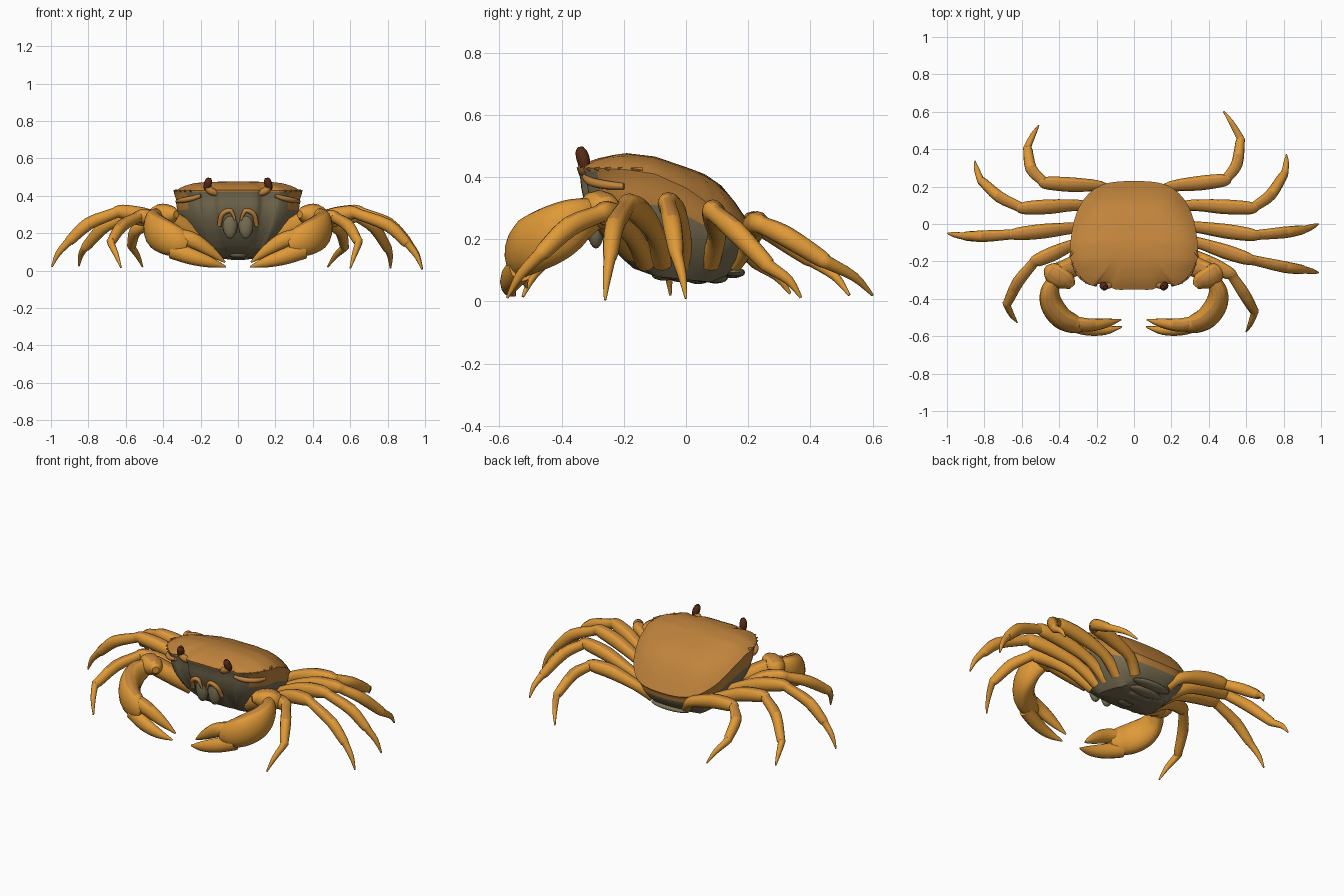
import bpy, bmesh, math
from mathutils import Vector

if "Cube" in bpy.data.objects:
    bpy.data.objects.remove(bpy.data.objects["Cube"])


def material(name, rgb):
    m = bpy.data.materials.new(name)
    m.diffuse_color = (*rgb, 1)
    m.use_nodes = True
    m.node_tree.nodes["Principled BSDF"].inputs["Base Color"].default_value = m.diffuse_color
    return m


SHELL = material("shell brown orange", (0.53, 0.23, 0.045))
LIMB = material("limb orange", (0.74, 0.32, 0.038))
BELLY = material("belly grey olive", (0.2, 0.165, 0.09))
EYE = material("eye dark brown", (0.095, 0.023, 0.008))


def catmull(pts, n, closed=False):
    """Smooth a list of points of any dimension."""
    out, k = [], len(pts)
    get = (lambda i: pts[i % k]) if closed else (lambda i: pts[min(max(i, 0), k - 1)])
    for i in range(k if closed else k - 1):
        a, b, c, d = get(i - 1), get(i), get(i + 1), get(i + 2)
        for j in range(n):
            t = j / n
            out.append(tuple(0.5 * (2 * q + (r - p) * t + (2 * p - 5 * q + 4 * r - s) * t * t
                                    + (3 * q - p - 3 * r + s) * t ** 3)
                             for p, q, r, s in zip(a, b, c, d)))
    if not closed:
        out.append(tuple(pts[-1]))
    return out


def mix(a, b, t):
    return tuple(p + (q - p) * t for p, q in zip(a, b))


def table(v, pts):
    """Piecewise linear lookup."""
    if v <= pts[0][0]:
        return pts[0][1]
    for (a, p), (b, q) in zip(pts, pts[1:]):
        if v <= b:
            return p + (q - p) * (v - a) / (b - a)
    return pts[-1][1]


def finish(name, bm, mats, rule=None, angle=50):
    bmesh.ops.recalc_face_normals(bm, faces=bm.faces)
    bm.normal_update()
    for f in bm.faces:
        if rule:
            f.material_index = rule(f)
    me = bpy.data.meshes.new(name)
    bm.to_mesh(me)
    bm.free()
    for m in mats:
        me.materials.append(m)
    ob = bpy.data.objects.new(name, me)
    bpy.context.collection.objects.link(ob)
    bpy.ops.object.select_all(action='DESELECT')
    bpy.context.view_layer.objects.active = ob
    ob.select_set(True)
    bpy.ops.object.shade_smooth_by_angle(angle=math.radians(angle))
    return ob


def bridge(bm, a, b):
    n = len(a)
    for i in range(n):
        bm.faces.new((a[i], a[(i + 1) % n], b[(i + 1) % n], b[i]))


def top_rule(f):
    return int(f.normal.z > 0.8)


def tube(name, pts, mats, tall=1.0, steps=4, sides=12):
    """Tapered tube through (x, y, z, radius) points; top faces use the second material."""
    path = catmull(pts, steps)
    bm, prev = bmesh.new(), None
    for i, p in enumerate(path):
        t = (Vector(path[min(i + 1, len(path) - 1)][:3]) - Vector(path[max(i - 1, 0)][:3])).normalized()
        u = t.cross(Vector((0, 0, 1)))
        u = u.normalized() if u.length > 0.2 else t.cross(Vector((0, 1, 0))).normalized()
        v = u.cross(t)
        r = max(p[3], 0.003)
        ring = []
        for k in range(sides):
            a = 2 * math.pi * k / sides
            ring.append(bm.verts.new(Vector(p[:3]) + u * math.cos(a) * r + v * math.sin(a) * r * tall))
        if prev:
            bridge(bm, prev, ring)
        else:
            bm.faces.new(ring)
        prev = ring
    bm.faces.new(prev)
    return finish(name, bm, mats, top_rule if len(mats) > 1 else None)


def blob(name, loc, size, mats):
    bm = bmesh.new()
    bmesh.ops.create_uvsphere(bm, u_segments=16, v_segments=10, radius=1)
    for v in bm.verts:
        v.co = Vector(loc) + Vector((v.co.x * size[0], v.co.y * size[1], v.co.z * size[2]))
    return finish(name, bm, mats, top_rule if len(mats) > 1 else None)


# Body: outline of the shell edge, domed above and tapering to the belly
half = [(0, -.35), (.1, -.35), (.135, -.325), (.195, -.322), (.225, -.33), (.28, -.29), (.322, -.23),
        (.342, -.17), (.34, -.1), (.325, 0), (.298, .08), (.262, .14), (.205, .192), (.125, .222), (0, .23)]
outline = catmull(half + [(-x, y) for x, y in half[-2:0:-1]], 3, True)
TOP = [(-.35, .435), (-.3, .458), (-.2, .478), (-.1, .466), (0, .432), (.06, .41), (.125, .365),
       (.18, .29), (.23, .21)]
EDGE = [(-.35, .43), (-.2, .425), (-.1, .41), (0, .365), (.1, .295), (.18, .24), (.23, .205)]
BOTTOM = [(-.2, .115), (-.1, .08), (0, .07), (.08, .062), (.14, .085)]
CY = -.06
bm = bmesh.new()
center = bm.verts.new((0, CY, table(CY, TOP)))
prev = None
for s in (.15, .3, .45, .6, .75, .86, .94, 1):
    ring = []
    for x, y in outline:
        yy = CY + (y - CY) * s
        drop = table(y, TOP) - table(y, EDGE)
        ring.append(bm.verts.new((x * s, yy, table(yy, TOP) - drop * s ** 5)))
    if prev:
        bridge(bm, prev, ring)
    else:
        for i in range(len(ring)):
            bm.faces.new((center, ring[i], ring[(i + 1) % len(ring)]))
    prev = ring
shell_faces = set(bm.faces)
for t in (.03, .1, .2, .3, .4, .5, .65, .8, .92, 1):
    ring = []
    for x, y in outline:
        h = t ** 2.3
        by = .56 * (y + .06) - .01
        z0 = table(y, EDGE)
        pinch = 1 - .03 * min(t / .1, 1)
        ring.append(bm.verts.new((x * (1 - .45 * h) * pinch, (y + (by - y) * h) * pinch,
                                  z0 + (table(by, BOTTOM) - z0) * t)))
    bridge(bm, prev, ring)
    if t < .31:
        # the shell folds under along the sides and back
        shell_faces |= {f for f in bm.faces if f not in shell_faces
                        and (t < .05 or f.calc_center_median().y > -.28)
                        and all(v.co.z > .16 for v in f.verts)}
    prev = ring
bottom = bm.verts.new((0, 0, .062))
for i in range(len(prev)):
    bm.faces.new((bottom, prev[i], prev[(i + 1) % len(prev)]))
finish("body", bm, [SHELL, BELLY], lambda f: int(f not in shell_faces), 35)

# Abdomen flap folded under the body, in overlapping bands
for i in range(5):
    y = .15 - i * .055
    blob(f"abdomen_band_{i + 1}", (0, y, table(y, BOTTOM) + .008), (.13 - .02 * i, .04, .018), [BELLY])

# Walking legs: hip, knee, shin, claw start, tip
legs = {
    "right_leg_1": [(.33, -.17, .21), (.52, -.27, .285), (.59, -.375, .24), (.645, -.47, .15), (.6, -.575, .012)],
    "right_leg_2": [(.34, -.1, .22), (.62, -.19, .31), (.805, -.23, .24), (.91, -.245, .14), (.985, -.26, .005)],
    "right_leg_3": [(.32, -.015, .22), (.645, -.06, .315), (.805, -.045, .25), (.91, -.03, .15), (.985, 0, .01)],
    "right_leg_4": [(.31, .1, .21), (.635, .085, .29), (.73, .155, .23), (.805, .27, .11), (.815, .37, .012)],
    "right_leg_5": [(.2, .2, .19), (.49, .235, .25), (.55, .32, .21), (.57, .455, .125), (.48, .6, .02)],
    "left_leg_1": [(-.32, -.11, .21), (-.53, -.2, .29), (-.62, -.31, .24), (-.68, -.43, .15), (-.625, -.525, .015)],
    "left_leg_2": [(-.31, -.02, .22), (-.64, -.055, .315), (-.8, -.065, .25), (-.91, -.065, .15), (-.995, -.05, .02)],
    "left_leg_3": [(-.3, .1, .21), (-.6, .085, .29), (-.72, .145, .23), (-.82, .235, .12), (-.85, .335, .025)],
    "left_leg_4": [(-.18, .2, .19), (-.48, .22, .25), (-.55, .295, .21), (-.57, .41, .13), (-.51, .525, .02)],
}
for name, (hip, knee, shin, claw, tip) in legs.items():
    mid = mix(hip, knee, .5)
    coxa = (hip[0] * .6, hip[1] * .75, .13)
    before, after = mix(knee, hip, .12), mix(knee, shin, .18)
    bend = mix(claw, tip, .55)
    bend = (bend[0] + .05 * (claw[0] - shin[0]), bend[1] + .05 * (claw[1] - shin[1]), bend[2] + .012)
    tube(name, [(*coxa, .035), (*hip, .03), (*mid[:2], mid[2] + .018, .039), (*before[:2], before[2] + .008, .036),
                (*knee, .03), (*after, .027), (*shin, .031), (*mix(shin, claw, .85), .025), (*claw, .02),
                (*bend, .014), (*tip, .004)], [LIMB, SHELL], 1.1, 3)

for side, s in (("right", 1), ("left", -1)):
    def m(pts):
        return [(s * p[0], *p[1:]) for p in pts]
    # Claw arm, wrist, palm and two fingers
    tube(side + "_claw_arm", m([(.2, -.16, .17, .05), (.31, -.22, .24, .055), (.4, -.26, .29, .055)]),
         [LIMB, SHELL])
    tube(side + "_claw_wrist", m([(.33, -.335, .3, .02), (.36, -.305, .3, .05), (.41, -.275, .295, .062),
                                  (.45, -.25, .285, .048), (.475, -.235, .28, .015)]), [LIMB, SHELL])
    tube(side + "_claw_palm", m([(.425, -.3, .28, .035), (.45, -.36, .255, .05), (.44, -.43, .215, .06),
                                 (.39, -.5, .18, .06), (.32, -.535, .15, .05), (.27, -.545, .135, .03)]),
         [LIMB, SHELL], 1.55, 4, 16)
    tube(side + "_claw_upper_finger", m([(.35, -.52, .185, .035), (.25, -.54, .165, .036),
                                         (.15, -.53, .105, .025), (.07, -.512, .045, .004)]), [LIMB, SHELL], 1.2)
    tube(side + "_claw_lower_finger", m([(.35, -.53, .11, .04), (.25, -.56, .075, .036),
                                         (.15, -.568, .045, .024), (.065, -.55, .02, .004)]), [LIMB], 1.2)
    # Eye stalk and eye
    tube(side + "_eye_stalk", m([(.115, -.32, .415, .018), (.145, -.328, .425, .02), (.165, -.328, .445, .018)]),
         [SHELL])
    tube(side + "_eye", m([(.166, -.325, .432, .016), (.163, -.33, .455, .021), (.157, -.337, .48, .019),
                           (.153, -.339, .495, .01)]), [EYE])
    # Mouth plates and feelers
    blob(side + "_mouth_plate", (s * .042, -.29, .25), (.04, .03, .08), [BELLY])
    tube(side + "_mouth_feeler", m([(.1, -.3, .24, .012), (.085, -.325, .3, .013),
                                    (.04, -.335, .32, .012), (.015, -.33, .27, .006)]), [SHELL])
    # Brow ridge and teeth along the front side edge
    tube(side + "_brow_ridge", m([(.2, -.325, .4, .01), (.25, -.305, .385, .014), (.3, -.26, .375, .014),
                                  (.325, -.2, .37, .01)]), [SHELL])
    for i, (x, y) in enumerate(((.255, -.31), (.285, -.285), (.31, -.25), (.329, -.208), (.341, -.165))):
        tube(f"{side}_edge_tooth_{i + 1}", m([(x - .015, y + .02, .422, .013), (x + .003, y - .01, .428, .003)]),
             [SHELL], 1, 1, 6)
